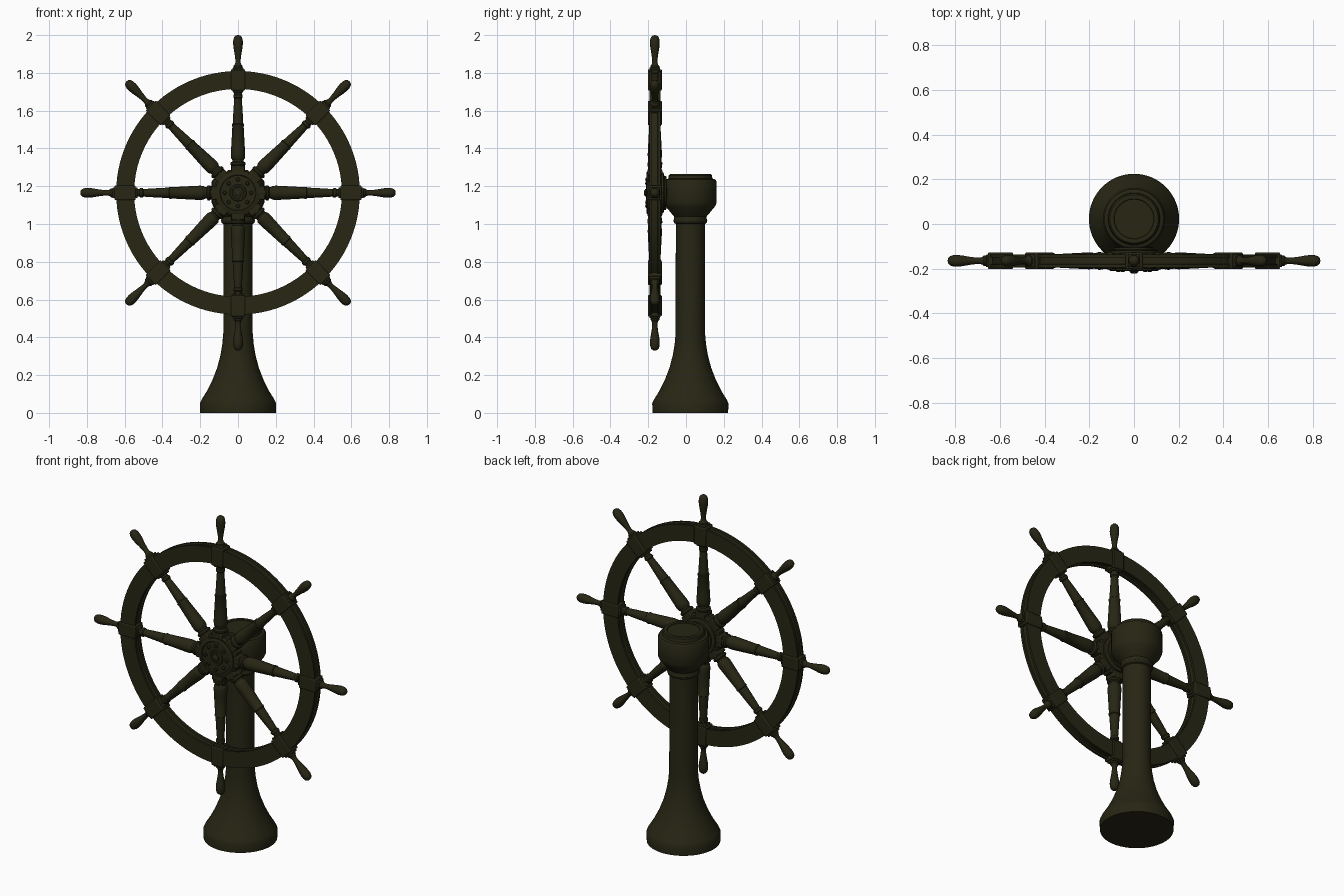
import bpy, bmesh, math
from mathutils import Matrix, Vector

mat = bpy.data.materials.new("dark olive wood")
mat.diffuse_color = (0.020, 0.019, 0.007, 1)
CENTRE = Matrix.Translation((0, -0.165, 1.165))      # wheel centre
FORWARD = Matrix.Rotation(math.pi / 2, 4, 'X')       # local z -> -y


def finish(name, bm, matrix, bevel=0):
    bmesh.ops.remove_doubles(bm, verts=bm.verts, dist=1e-5)
    bmesh.ops.recalc_face_normals(bm, faces=bm.faces)
    me = bpy.data.meshes.new(name)
    bm.to_mesh(me)
    bm.free()
    me.materials.append(mat)
    ob = bpy.data.objects.new(name, me)
    bpy.context.collection.objects.link(ob)
    ob.matrix_world = matrix
    if bevel:
        m = ob.modifiers.new("bevel", 'BEVEL')
        m.width, m.segments = bevel, 2
    bpy.ops.object.select_all(action='DESELECT')
    ob.select_set(True)
    bpy.context.view_layer.objects.active = ob
    bpy.ops.object.shade_smooth_by_angle(angle=math.radians(35))
    return ob


def lathe(name, profile, matrix, steps=32, closed=False):
    """Spin (radius, height) points around local z."""
    bm = bmesh.new()
    vs = [bm.verts.new((r, 0, z)) for r, z in profile]
    pairs = list(zip(vs, vs[1:])) + ([(vs[-1], vs[0])] if closed else [])
    es = [bm.edges.new(p) for p in pairs]
    bmesh.ops.spin(bm, geom=vs + es, cent=(0, 0, 0), axis=(0, 0, 1),
                   angle=2 * math.pi, steps=steps)
    return finish(name, bm, matrix)


def box(name, size, loc, matrix, bevel):
    bm = bmesh.new()
    bmesh.ops.create_cube(bm, size=1)
    bmesh.ops.scale(bm, vec=Vector(size), verts=bm.verts)
    bmesh.ops.translate(bm, vec=Vector(loc), verts=bm.verts)
    return finish(name, bm, matrix, bevel)


# pedestal: flared foot, column, collar and drum head
lathe("pedestal", [
    (0, 0), (0.2, 0), (0.202, 0.05), (0.193, 0.07), (0.165, 0.115), (0.135, 0.175),
    (0.11, 0.24), (0.093, 0.305), (0.083, 0.365), (0.078, 0.42), (0.077, 1.0),
    (0.086, 1.005), (0.09, 1.018), (0.086, 1.03), (0.086, 1.04), (0.095, 1.05),
    (0.132, 1.095), (0.139, 1.112), (0.139, 1.225), (0.132, 1.236), (0.117, 1.24),
    (0.114, 1.258), (0.108, 1.264), (0.09, 1.264), (0.088, 1.26), (0, 1.26)],
    Matrix.Translation((0, 0.023, 0)), 64)

# rim: stepped square section
lathe("rim", [
    (0.55, -0.029), (0.645, -0.029), (0.645, -0.016), (0.636, -0.014), (0.636, 0.014),
    (0.645, 0.016), (0.645, 0.029), (0.55, 0.029), (0.55, 0.016), (0.559, 0.014),
    (0.559, -0.014), (0.55, -0.016)], CENTRE @ FORWARD, 96, True)

# hub: octagonal body, front plate, rear flange and axle
lathe("hub_body", [(0, -0.035), (0.122, -0.035), (0.132, -0.026), (0.132, 0.026),
                   (0.122, 0.035), (0, 0.035)],
      CENTRE @ FORWARD @ Matrix.Rotation(math.pi / 8, 4, 'Z'), 8)
lathe("hub_plate", [(0, 0.03), (0.112, 0.03), (0.112, 0.041), (0.106, 0.045),
                    (0.095, 0.045), (0.092, 0.041), (0.045, 0.041), (0.042, 0.046),
                    (0.033, 0.046), (0.03, 0.043), (0.02, 0.043), (0.02, 0.05),
                    (0.012, 0.056), (0, 0.057)], CENTRE @ FORWARD, 48)
lathe("axle", [(0, -0.03), (0.108, -0.03), (0.108, -0.046), (0.09, -0.05),
               (0.09, -0.06), (0.06, -0.064), (0.06, -0.15), (0, -0.15)],
      CENTRE @ FORWARD, 40)

# eight turned spokes with rim blocks, handles and hub rivets
SPOKE = [
    (0, 0.10), (0.036, 0.10), (0.036, 0.145), (0.04, 0.15), (0.04, 0.16), (0.03, 0.166),
    (0.03, 0.174), (0.036, 0.182), (0.038, 0.2), (0.036, 0.24), (0.030, 0.35),
    (0.032, 0.354), (0.032, 0.362), (0.028, 0.366), (0.024, 0.44), (0.020, 0.50),
    (0.025, 0.505), (0.025, 0.518), (0.020, 0.522), (0.020, 0.54), (0, 0.54)]
HANDLE = [
    (0, 0.65), (0.024, 0.65), (0.024, 0.672), (0.018, 0.678), (0.014, 0.69),
    (0.014, 0.705), (0.018, 0.735), (0.024, 0.77), (0.026, 0.79), (0.025, 0.81),
    (0.020, 0.825), (0.011, 0.833), (0, 0.835)]
RIVET = [(0.011, 0.038), (0.011, 0.046), (0.007, 0.05), (0, 0.051)]
for i in range(8):
    turn = CENTRE @ Matrix.Rotation(i * math.pi / 4, 4, 'Y')
    lathe(f"spoke_{i}", SPOKE, turn, 24)
    lathe(f"handle_{i}", HANDLE, turn, 24)
    box(f"rim_block_{i}", (0.076, 0.074, 0.112), (0, 0, 0.598), turn, 0.005)
    box(f"rim_block_core_{i}", (0.056, 0.056, 0.132), (0, 0, 0.598), turn, 0.004)
    box(f"hub_socket_{i}", (0.07, 0.07, 0.05), (0, 0, 0.117), turn, 0.005)
    lathe(f"hub_rivet_{i}", RIVET, turn @ Matrix.Translation((0, 0, 0.07)) @ FORWARD, 12)
